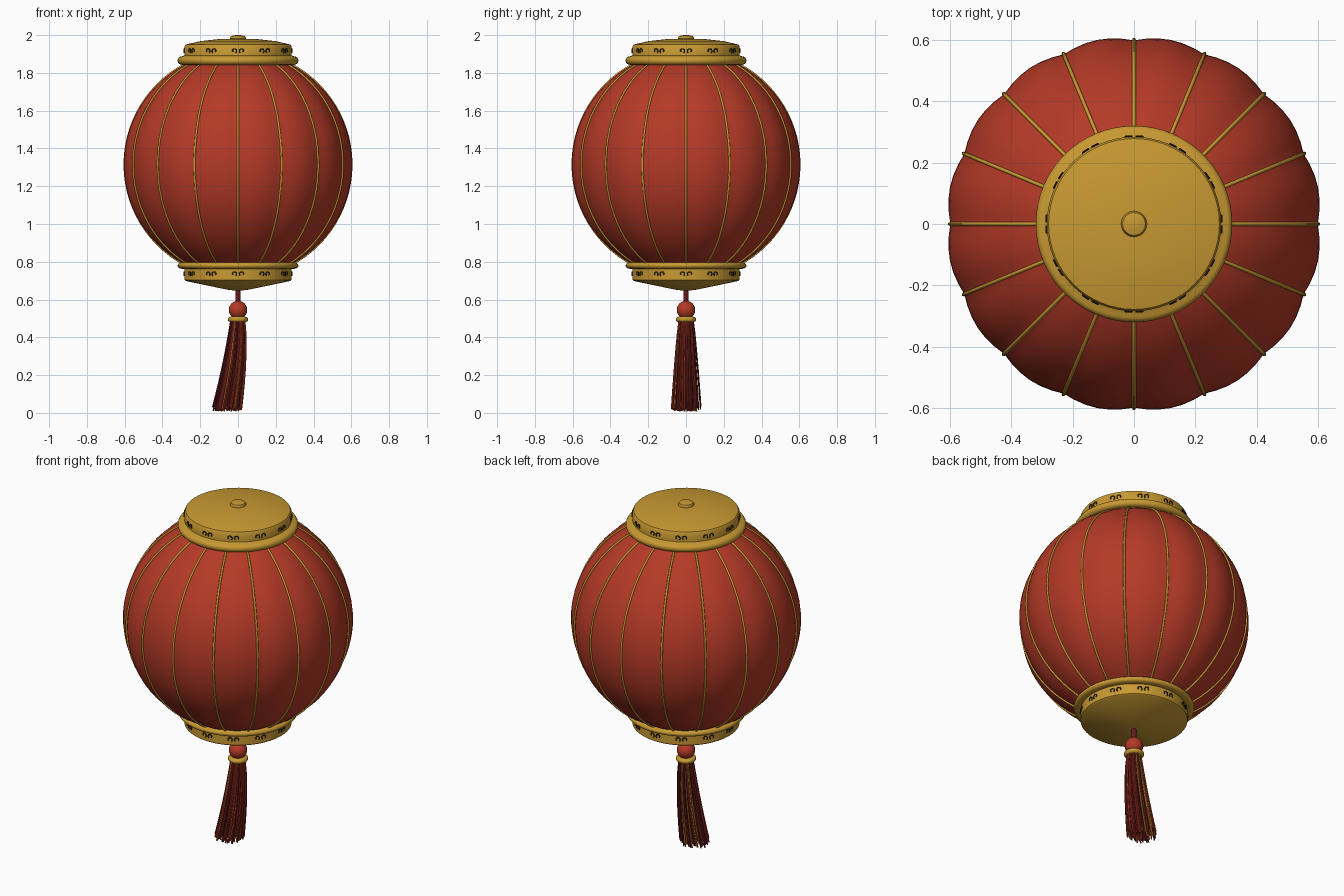
import bpy, bmesh, math, random
from math import sin, cos, pi, tau

random.seed(7)
cube = bpy.data.objects.get("Cube")
if cube:
    bpy.data.objects.remove(cube, do_unlink=True)


def material(name, rgb):
    m = bpy.data.materials.new(name)
    m.use_nodes = True
    m.diffuse_color = (*rgb, 1)
    m.node_tree.nodes["Principled BSDF"].inputs["Base Color"].default_value = (*rgb, 1)
    return m


RED = material("lantern red", (0.46, 0.042, 0.02))
GOLD = material("gold", (0.58, 0.32, 0.032))
MAROON = material("maroon", (0.14, 0.01, 0.014))
INK = material("dark ink", (0.02, 0.012, 0.005))


def finish(ob, mat, angle=40):
    ob.data.materials.append(mat)
    bpy.ops.object.select_all(action="DESELECT")
    ob.select_set(True)
    bpy.context.view_layer.objects.active = ob
    if ob.type == "CURVE":
        bpy.ops.object.convert(target="MESH")
    bpy.ops.object.shade_smooth_by_angle(angle=math.radians(angle))


def lathe(name, profile, mat, segs=64, bulge=lambda a: 1.0, angle=40):
    """Spin an (r, z) profile, listed bottom to top, around the z axis."""
    bm = bmesh.new()
    rings = []
    for r, z in profile:
        if r == 0:
            rings.append([bm.verts.new((0, 0, z))] * segs)
        else:
            rings.append([bm.verts.new((r * bulge(a) * cos(a), r * bulge(a) * sin(a), z))
                          for a in (tau * i / segs for i in range(segs))])
    for low, high in zip(rings, rings[1:]):
        for i in range(segs):
            j = (i + 1) % segs
            corners = list(dict.fromkeys((low[i], low[j], high[j], high[i])))
            bm.faces.new(corners)
    me = bpy.data.meshes.new(name)
    bm.to_mesh(me)
    bm.free()
    ob = bpy.data.objects.new(name, me)
    bpy.context.collection.objects.link(ob)
    finish(ob, mat, angle)


def tubes(name, paths, radius, mat, sides=1):
    """Round wires along a list of point paths."""
    cu = bpy.data.curves.new(name, "CURVE")
    cu.dimensions = "3D"
    cu.bevel_depth = radius
    cu.bevel_resolution = sides
    cu.use_fill_caps = True
    for path in paths:
        sp = cu.splines.new("POLY")
        sp.points.add(len(path) - 1)
        for p, co in zip(sp.points, path):
            p.co = (*co, 1)
    ob = bpy.data.objects.new(name, cu)
    bpy.context.collection.objects.link(ob)
    finish(ob, mat, 80)


def arc(radius, mid, low, high, steps):
    """Circular (r, z) profile between two elevations."""
    return [(radius * cos(t), mid + radius * sin(t))
            for t in (low + (high - low) * i / steps for i in range(steps + 1))]


# Paper body: panels puffed out between the ribs
RIBS = 16
body = arc(0.598, 1.315, -1.09, 1.09, 28)
lathe("paper_body", body, RED, RIBS * 6, lambda a: 1 + 0.022 * abs(sin(RIBS * a / 2)), 60)

# Gold ribs
rib_line = arc(0.601, 1.315, -1.09, 1.09, 28)
tubes("ribs", [[(r * cos(a), r * sin(a), z) for r, z in rib_line]
               for a in (tau * i / RIBS for i in range(RIBS))], 0.006, GOLD)


def rim(z, half):
    """Rounded rolled edge of a cap."""
    return [(0.298 + 0.022 * cos(t), z + half * sin(t))
            for t in (-pi / 2 + pi * i / 8 for i in range(9))]


# Caps with rolled rims, straight bands and shallow cones
lathe("top_cap", [(0, 1.843)] + rim(1.865, 0.022)
      + [(0.284, 1.893), (0.284, 1.94), (0.278, 1.95), (0.2, 1.968), (0.1, 1.979), (0, 1.982)], GOLD)
lathe("bottom_cap", [(0, 0.645), (0.06, 0.653), (0.276, 0.698), (0.284, 0.704), (0.284, 0.764)]
      + rim(0.78, 0.017) + [(0, 0.797)], GOLD)
lathe("top_knob", [(0.04, 1.97), (0.042, 1.985), (0.037, 1.995), (0.02, 1.999), (0, 2.0)], GOLD, 24)


# Scroll ornaments painted on both bands
def scroll(a0, z0, side):
    path = []
    for i in range(13):
        t = math.radians(-50 + 270 * i / 12)
        r = 0.013 - 0.004 * i / 12
        a = a0 + side * (0.019 - r * cos(t)) / 0.284
        path.append((0.286 * cos(a), 0.286 * sin(a), z0 + r * sin(t)))
    return path


for label, z in (("top", 1.917), ("bottom", 0.736)):
    tubes(label + "_scrolls", [scroll(tau * i / 12, z, s) for i in range(12) for s in (-1, 1)],
          0.003, INK)

# Hanging cord, bead and collar
tubes("tassel_cord", [[(0, 0, 0.56), (0, 0, 0.67)]], 0.013, MAROON, 3)
lathe("tassel_bead", [(0, 0.496)] + arc(0.049, 0.545, -1.4, 1.4, 14) + [(0, 0.594)], RED, 32, angle=60)
lathe("tassel_collar", [(0, 0.48)] + [(0.04 + 0.014 * cos(t), 0.495 + 0.014 * sin(t))
      for t in (-pi / 2 + pi * i / 8 for i in range(9))] + [(0, 0.51)], GOLD, 32, angle=60)


# Tassel threads, flaring and swaying to one side
def thread():
    a = random.uniform(0, tau)
    d = math.sqrt(random.uniform(0.08, 1))
    end = random.uniform(0.008, 0.035)
    path = []
    for i in range(8):
        t = i / 7
        r = d * (0.038 + 0.042 * t ** 0.8)
        sway = -0.055 * t ** 1.6
        path.append((sway + r * cos(a), r * sin(a), 0.49 + (end - 0.49) * t))
    return path


for name, mat, count in (("red_threads", RED, 75), ("maroon_threads", MAROON, 55),
                         ("gold_threads", GOLD, 14)):
    tubes(name, [thread() for _ in range(count)], 0.0038, mat)
